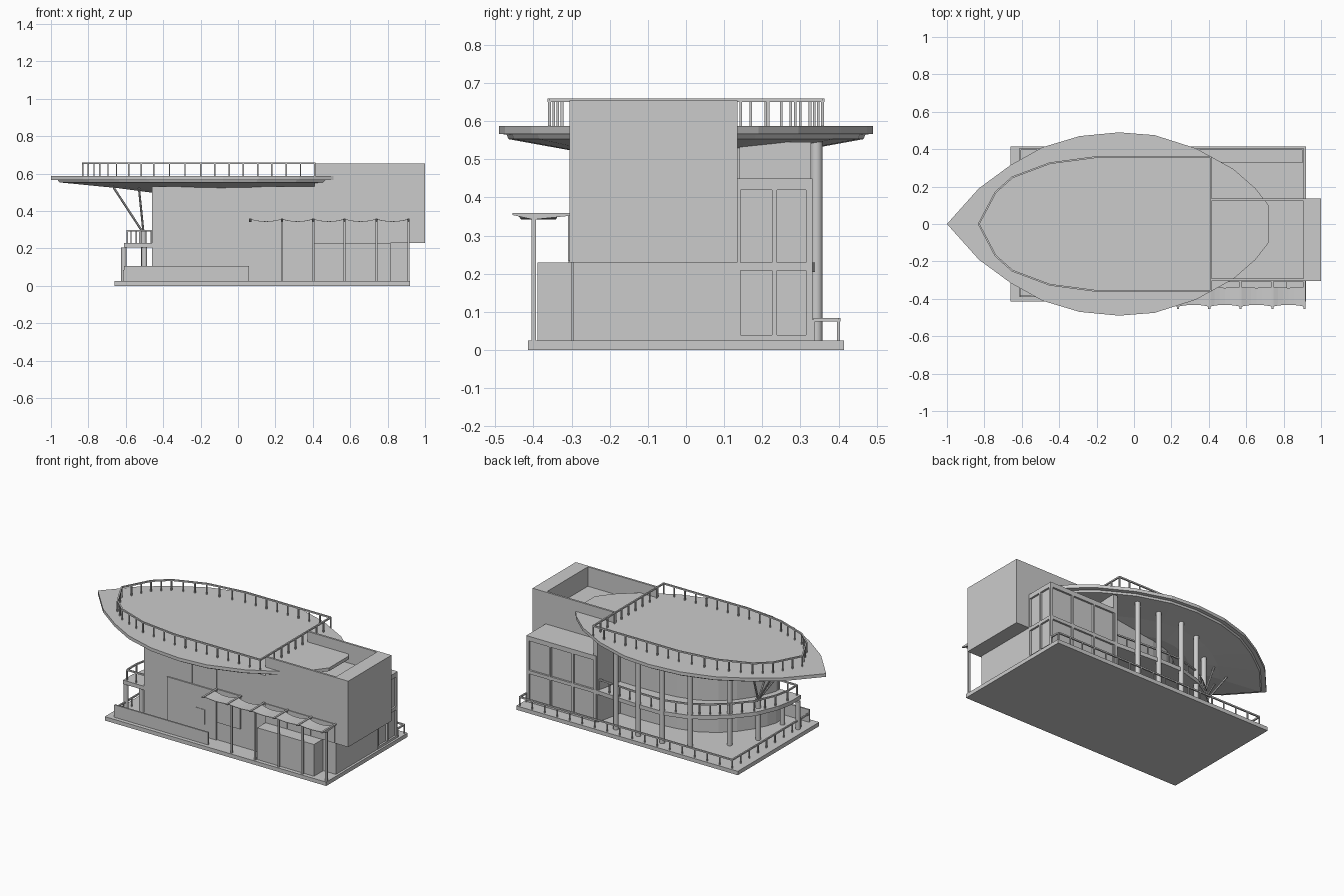
import bpy, bmesh, math
from mathutils import Vector

if "Cube" in bpy.data.objects:
    bpy.data.objects.remove(bpy.data.objects["Cube"])


def mesh_object(name, verts, faces):
    me = bpy.data.meshes.new(name)
    me.from_pydata(verts, [], faces)
    bm = bmesh.new()
    bm.from_mesh(me)
    bmesh.ops.recalc_face_normals(bm, faces=bm.faces)
    bm.to_mesh(me)
    bm.free()
    ob = bpy.data.objects.new(name, me)
    bpy.context.collection.objects.link(ob)
    return ob


def box(name, x0, x1, y0, y1, z0, z1):
    v = [(x, y, z) for z in (z0, z1) for x, y in ((x0, y0), (x1, y0), (x1, y1), (x0, y1))]
    return mesh_object(name, v, [(3, 2, 1, 0), (4, 5, 6, 7), (0, 1, 5, 4), (1, 2, 6, 5), (2, 3, 7, 6), (3, 0, 4, 7)])


def loft(name, rings):
    n = len(rings[0])
    verts = [p for r in rings for p in r]
    faces = [tuple(range(n)), tuple(range((len(rings) - 1) * n, len(rings) * n))]
    for k in range(len(rings) - 1):
        faces += [(k * n + i, k * n + (i + 1) % n, (k + 1) * n + (i + 1) % n, (k + 1) * n + i) for i in range(n)]
    return mesh_object(name, verts, faces)


def prism(name, plan, z0, z1):
    return loft(name, [[(x, y, z) for x, y in plan] for z in (z0, z1)])


def rod(name, a, b, r, sides=6):
    a, b = Vector(a), Vector(b)
    q = (b - a).to_track_quat('Z', 'Y')
    ring = [q @ Vector((r * math.cos(t), r * math.sin(t), 0))
            for t in (2 * math.pi * (i + 0.5) / sides for i in range(sides))]
    ob = loft(name, [[p + v for v in ring] for p in (a, b)])
    if sides > 8:
        for p in ob.data.polygons:
            p.use_smooth = len(p.vertices) == 4
    return ob


def railing(name, path, z0, z1, step, closed=False):
    # top rail along the path, posts at even spacing
    pts = path + path[:1] if closed else path
    for (ax, ay), (bx, by) in zip(pts, pts[1:]):
        rod(name + "_top_rail", (ax, ay, z1 - .005), (bx, by, z1 - .005), .0065, 4)
        n = max(1, round(math.hypot(bx - ax, by - ay) / step))
        for i in range(n):
            x, y = ax + (bx - ax) * i / n, ay + (by - ay) * i / n
            rod(name + "_post", (x, y, z0), (x, y, z1 - .005), .005, 4)
    if not closed:
        x, y = pts[-1]
        rod(name + "_post", (x, y, z0), (x, y, z1 - .005), .005, 4)


# ground slab
box("base_slab", -.66, .92, -.415, .415, 0, .025)

# leaf-shaped roof: slab, stepped lip and faceted belly
half = [(-.83, .19), (-.66, .315), (-.49, .41), (-.29, .47), (-.08, .49),
        (.11, .475), (.33, .405), (.53, .295), (.65, .19), (.72, .1)]
leaf = [(-1, 0)] + [(x, -y) for x, y in half] + half[::-1]


def leaf_ring(s, z, cx=-.1):
    return [(cx + (x - cx) * s, y * s, z) for x, y in leaf]


loft("roof", [leaf_ring(.35, .492), leaf_ring(.6, .522), leaf_ring(.95, .553), leaf_ring(.96, .565),
              leaf_ring(1, .567), leaf_ring(1, .588)])
rail_half = [(-.74, .17), (-.65, .25), (-.45, .325), (-.2, .358), (.41, .358)]
railing("roof_railing", [(-.83, 0)] + [(x, -y) for x, y in rail_half] + rail_half[::-1],
        .588, .66, .075, closed=True)

# main building with curved back wall
plan = [(-.46, -.3), (.41, -.3), (.41, .15), (.25, .155), (.1, .15), (-.03, .135), (-.16, .1),
        (-.26, .04), (-.34, -.035), (-.4, -.12), (-.44, -.2), (-.46, -.26)]
prism("main_building", plan, .025, .53)
box("rear_core", .4, .905, -.295, .13, .025, .53)

# open-topped tower box overhanging the right side
box("tower_front_wall", .41, .905, -.305, -.292, .23, .655)
box("tower_back_wall", .41, .905, .122, .135, .23, .655)
box("tower_end_wall", .905, 1.0, -.305, .135, .23, .655)

# front wall panels
box("front_wall_panel", -.29, .06, -.308, -.298, .025, .34)
for x0, x1 in ((-.28, -.115), (-.105, .06)):
    box("upper_front_panel", x0, x1, -.305, -.298, .345, .53)
box("front_door", -.09, -.02, -.311, -.3, .105, .2)
box("entry_panel", .065, .23, -.308, -.298, .14, .355)
for x0 in (.41, .58, .75):
    box("front_window", x0, x0 + .155, -.31, -.3, .235, .355)
box("front_low_block", .41, .815, -.39, -.3, .025, .23)
box("front_planter_wall", -.61, .06, -.39, -.38, .025, .105)

# glazed block at the back right, with frames, and the tall splayed wall beside it
box("glazed_block", .42, .895, .13, .32, .025, .44)
prism("splayed_wall", [(.36, .14), (.43, .14), (.43, .328), (.4, .328)], .025, .545)
box("glazed_block_top", .41, .907, .13, .332, .42, .45)
for z0, z1 in ((.025, .04), (.208, .23)):
    box("glazing_crossbar", .41, .907, .13, .332, z0, z1)
for i in range(4):
    x = .41 + i * .1613
    box("back_mullion", x, x + .013, .315, .332, .025, .45)
for y in (.13, .226, .318):
    box("side_mullion", .89, .907, y, y + .013, .025, .45)

# upper terrace slab and its railing
edge = [(.41, .33), (.1, .35), (-.07, .35), (-.23, .305), (-.34, .235), (-.43, .16),
        (-.53, .04), (-.59, -.1), (-.61, -.2), (-.61, -.3)]
prism("terrace_slab", edge + [(-.42, -.3), (-.2, .05), (.41, .1)], .205, .23)
railing("terrace_railing", [(x * .97, y * .95) for x, y in edge] + [(-.46, -.285)], .23, .3, .075)

# tall back columns and short front columns
for x, y in ((.26, .342), (.1, .342), (-.07, .342), (-.23, .285), (-.41, .14)):
    rod("tall_column", (x, y, .02), (x, y, .55), .016, 16)
for x, y, h in ((-.61, -.27, .205), (-.5, -.27, .205), (-.505, -.015, .29)):
    rod("short_column", (x, y, .02), (x, y, h), .015, 16)
for x, y in ((-.665, -.07), (-.665, .04), (-.53, -.12), (-.53, .09)):
    rod("roof_strut", (-.505, -.015, .28), (x, y, .525), .006, 6)

# ground railing around the back
railing("ground_railing", [(.905, .335), (.905, .4), (-.61, .4), (-.61, -.385)], .025, .085, .09)

# front pergola: posts, beams and sagging canopy bays
xs = [.065, .235, .402, .57, .74, .912]
for x in xs:
    if x > .1:
        box("pergola_post", x - .006, x + .006, -.405, -.393, .025, .35)
    mesh_object("pergola_beam",
                [(x + s, y, z) for s in (-.006, .006)
                 for y, z in ((-.455, .36), (-.455, .354), (-.4, .342), (-.305, .352), (-.305, .36))],
                [(0, 1, 2, 3, 4), (5, 6, 7, 8, 9)] + [(i, (i + 1) % 5, 5 + (i + 1) % 5, 5 + i) for i in range(5)])
for a, b in zip(xs, xs[1:]):
    n, prof = 6, []
    for i in range(n + 1):
        u = i / n
        prof.append((a + (b - a) * u, 4 * u * (1 - u)))
    top = [[(x, -.442 + .01 * s, .358 - .013 * s), (x, -.335 - .006 * s, .358 - .013 * s),
            (x, -.335 - .006 * s, .355 - .013 * s), (x, -.442 + .01 * s, .355 - .013 * s)] for x, s in prof]
    loft("canopy_bay", top)
